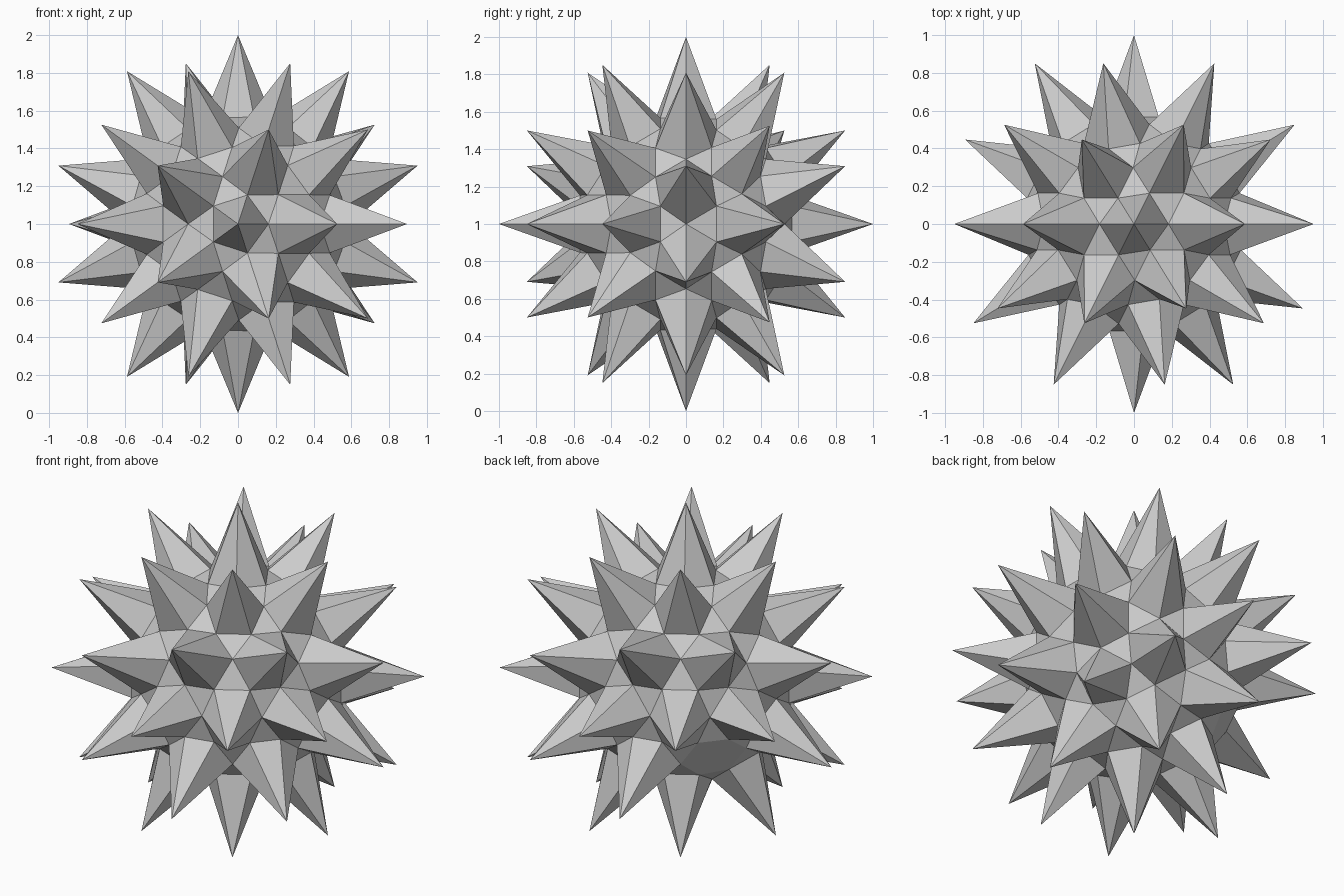
import bpy, bmesh, math
from itertools import combinations
from mathutils import Vector

CORE_RADIUS = 0.59
TIP_RADIUS = 1.0
CENTRE = Vector((0, 0, 1))
BARE_SIDE = Vector((-0.69, 0.53, -0.5)).normalized()   # the one face without a spike

cube = bpy.data.objects.get("Cube")
if cube:
    bpy.data.objects.remove(cube, do_unlink=True)


def midpoints(directions, low, high):
    """Unit directions halfway between pairs whose angle is in the range (degrees)."""
    return [(a + b).normalized() for a, b in combinations(directions, 2)
            if low < math.degrees(a.angle(b)) < high]


# Five-fold axes: two poles along y and two staggered rings of five
height = 1 / math.sqrt(5)
five_fold = [Vector((0, 1, 0)), Vector((0, -1, 0))]
for i in range(5):
    t = math.tau * i / 5
    p = Vector((2 * height * math.cos(t), -height, 2 * height * math.sin(t)))
    five_fold += [p, -p]

# Two-fold axes lie between them; neighbouring spikes touch at the core corners
two_fold = midpoints(five_fold, 60, 70)
corners = midpoints(five_fold + two_fold, 30, 40)

# Core: hull with pentagons, hexagons and small triangles
bm = bmesh.new()
for c in corners:
    bm.verts.new(c * CORE_RADIUS)
bmesh.ops.convex_hull(bm, input=bm.verts[:])
bmesh.ops.dissolve_limit(bm, angle_limit=math.radians(8),
                         verts=bm.verts[:], edges=bm.edges[:])
bmesh.ops.recalc_face_normals(bm, faces=bm.faces[:])
bm.normal_update()

# Spikes: raise every pentagon and hexagon to a point, except the bare one
spiked = [f for f in bm.faces
          if len(f.verts) > 3 and f.normal.dot(BARE_SIDE) < 0.99]
tips = bmesh.ops.poke(bm, faces=spiked)["verts"]
for v in tips:
    v.co = v.co.normalized() * TIP_RADIUS
bmesh.ops.translate(bm, verts=bm.verts[:], vec=CENTRE)
bmesh.ops.recalc_face_normals(bm, faces=bm.faces[:])

mesh = bpy.data.meshes.new("spiked_star")
bm.to_mesh(mesh)
bm.free()
star = bpy.data.objects.new("spiked_star", mesh)
bpy.context.collection.objects.link(star)

# Material
grey = bpy.data.materials.new("light_grey")
grey.use_nodes = True
colour = (0.6, 0.6, 0.6, 1)
grey.diffuse_color = colour
grey.node_tree.nodes["Principled BSDF"].inputs["Base Color"].default_value = colour
mesh.materials.append(grey)
